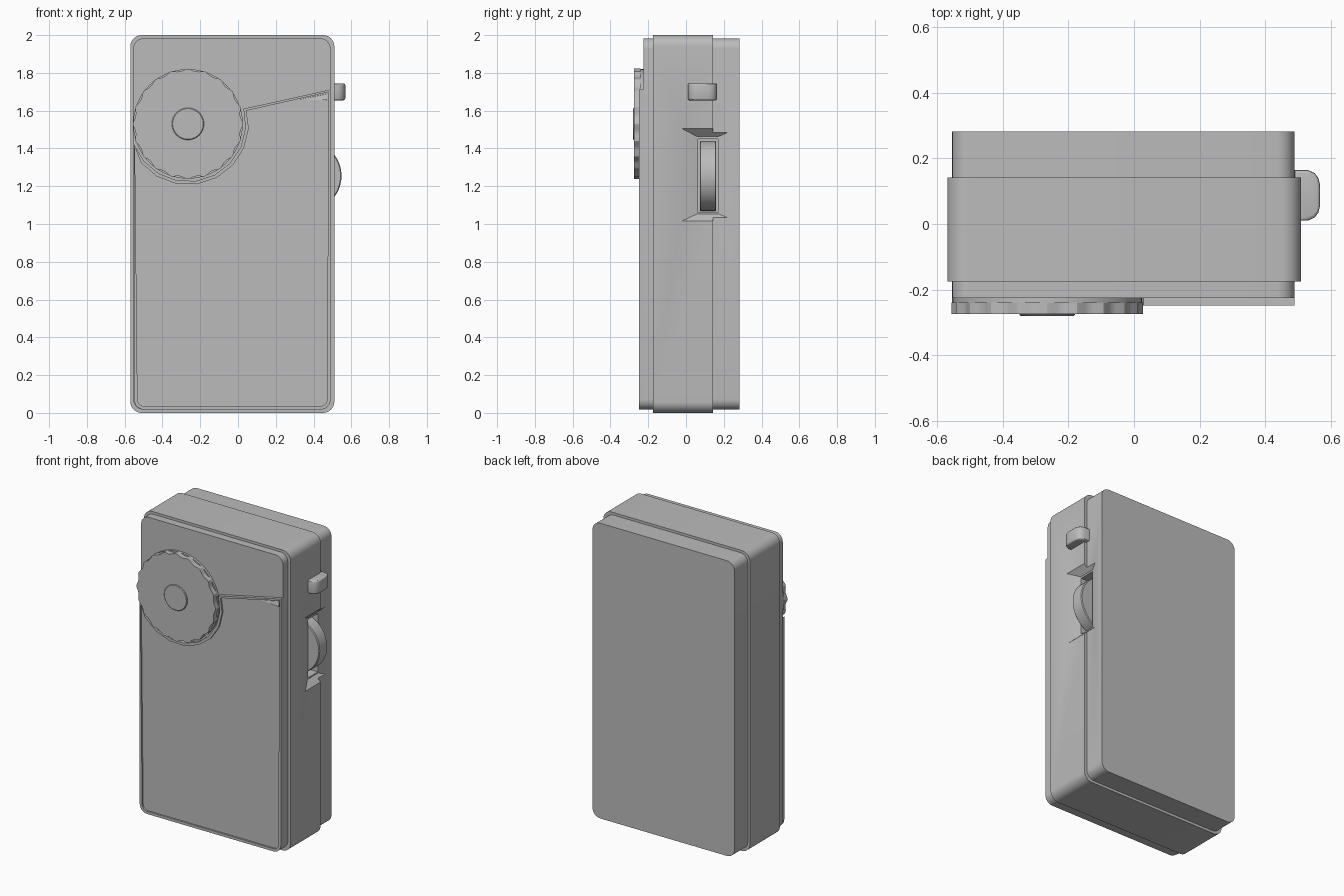
import bpy, bmesh
from math import sin, cos, pi, radians

if "Cube" in bpy.data.objects:
    bpy.data.objects.remove(bpy.data.objects["Cube"])

grey = bpy.data.materials.new("plain grey")
grey.diffuse_color = (0.5, 0.5, 0.5, 1)
grey.use_nodes = True
grey.node_tree.nodes["Principled BSDF"].inputs["Base Color"].default_value = grey.diffuse_color


def make(name, bm):
    bmesh.ops.recalc_face_normals(bm, faces=bm.faces)
    me = bpy.data.meshes.new(name)
    bm.to_mesh(me)
    bm.free()
    ob = bpy.data.objects.new(name, me)
    bpy.context.collection.objects.link(ob)
    me.materials.append(grey)
    return ob


def activate(ob):
    bpy.ops.object.select_all(action='DESELECT')
    ob.select_set(True)
    bpy.context.view_layer.objects.active = ob


def loft(name, rings):
    """Skin a stack of equal-length point rings and cap both ends."""
    bm = bmesh.new()
    rows = [[bm.verts.new(p) for p in ring] for ring in rings]
    n = len(rows[0])
    for a, b in zip(rows, rows[1:]):
        for i in range(n):
            bm.faces.new((a[i], a[(i + 1) % n], b[(i + 1) % n], b[i]))
    bm.faces.new(rows[0])
    bm.faces.new(rows[-1])
    return make(name, bm)


def at_y(points, y):
    return [(x, y, z) for x, z in points]


def arc(cx, cz, r, a0, a1, steps):
    return [(cx + r * cos(radians(a0 + (a1 - a0) * i / steps)),
             cz + r * sin(radians(a0 + (a1 - a0) * i / steps))) for i in range(steps + 1)]


def rounded(x0, x1, z0, z1, r):
    pts = []
    for k, (x, z) in enumerate(((x1 - r, z1 - r), (x0 + r, z1 - r),
                                (x0 + r, z0 + r), (x1 - r, z0 + r))):
        pts += arc(x, z, r, 90 * k, 90 * k + 90, 8)
    return pts


def circle(cx, cz, r, n):
    return arc(cx, cz, r, 0, 360 - 360 / n, n - 1)


def box_cutter(name, near, far):
    """Tapered block along x; each end is (x, y0, y1, z0, z1)."""
    return loft(name, [[(x, a, c), (x, b, c), (x, b, d), (x, a, d)]
                       for x, a, b, c, d in (near, far)])


# Case: narrower front and back shells with a wider middle band
wide = rounded(-0.57, 0.51, 0, 2, 0.06)
slim = rounded(-0.555, 0.49, 0.017, 1.983, 0.055)
case = loft("case", [at_y(slim, -0.226), at_y(slim, -0.175), at_y(wide, -0.175),
                     at_y(wide, 0.142), at_y(slim, 0.142), at_y(slim, 0.283)])

# Thumb recess and wheel slot in the right side
cutters = [box_cutter("recess_cutter", (0.512, -0.025, 0.272, 1.014, 1.507),
                      (0.47, 0.06, 0.17, 1.054, 1.462)),
           box_cutter("slot_cutter", (0.56, 0.063, 0.17, 1.062, 1.45),
                      (0.35, 0.063, 0.17, 1.062, 1.45))]
for c in cutters:
    activate(case)
    m = case.modifiers.new("cut", 'BOOLEAN')
    m.operation, m.solver, m.object = 'DIFFERENCE', 'EXACT', c
    bpy.ops.object.modifier_apply(modifier=m.name)
    bpy.data.objects.remove(c)

# Front panel: outline wraps the dial, raised rim around a recessed face
DX, DZ = -0.265, 1.53
outline = (arc(DX, DZ, 0.305, 200.8, 375.2, 9) + [(0.49, 1.712)]
           + arc(0.435, 0.072, 0.055, 0, -90, 6) + arc(-0.495, 0.072, 0.055, -90, -180, 6))
panel = loft("front_panel", [at_y(outline, -0.22), at_y(outline, -0.249)])
bm = bmesh.new()
bm.from_mesh(panel.data)
face = min(bm.faces, key=lambda f: f.calc_center_median().y)
bmesh.ops.inset_region(bm, faces=[face], thickness=0.018)
inner = bmesh.ops.extrude_discrete_faces(bm, faces=[face])["faces"][0]
ring = list(inner.verts)
bmesh.ops.translate(bm, verts=ring, vec=(0, 0.011, 0))
bm.to_mesh(panel.data)
bm.free()

# Small sloping wedge in the panel corner
loft("panel_wedge", [[(0.33, -0.237, 1.66), (0.472, -0.237, 1.655), (0.472, -0.237, 1.69)],
                     [(0.33, -0.239, 1.66), (0.472, -0.248, 1.655), (0.472, -0.239, 1.688)]])

# Tuning dial: base disc, scalloped knob, raised hub
base = circle(DX, DZ, 0.29, 48)
loft("dial_base", [at_y(base, -0.22), at_y(base, -0.241)])
knob = []
for i in range(120):
    a = 2 * pi * i / 120
    r = 0.292 - (0, 0.004, 0.010, 0.012, 0.010, 0.004)[i % 6]
    knob.append((DX + r * cos(a), DZ + r * sin(a)))
loft("dial_knob", [at_y(knob, -0.24), at_y(knob, -0.274)])
hub, hub_top = circle(DX, DZ, 0.085, 40), circle(DX, DZ, 0.081, 40)
loft("dial_hub", [at_y(hub, -0.27), at_y(hub, -0.277), at_y(hub_top, -0.281)])

# Volume wheel in the slot, ridged by its flat facets
wheel, wheel_in = circle(0.363, 1.255, 0.185, 48), circle(0.363, 1.255, 0.18, 48)
loft("side_wheel", [at_y(wheel_in, 0.073), at_y(wheel, 0.078),
                    at_y(wheel, 0.155), at_y(wheel_in, 0.16)])

# Side slider button with rounded outer end
plan = [(0.49, 0.01), (0.53, 0.01), (0.552, 0.02), (0.563, 0.035), (0.568, 0.055), (0.568, 0.12),
        (0.563, 0.14), (0.552, 0.155), (0.53, 0.165), (0.49, 0.165)]
button = loft("slider_button", [[(x, y, z) for x, y in plan] for z in (1.655, 1.745)])
bm = bmesh.new()
bm.from_mesh(button.data)
rim = [e for e in bm.edges if abs(e.verts[0].co.z - e.verts[1].co.z) < 1e-5]
bmesh.ops.bevel(bm, geom=rim, offset=0.01, segments=3, affect='EDGES', profile=0.5)
bm.to_mesh(button.data)
bm.free()

for ob in list(bpy.data.objects):
    activate(ob)
    bpy.ops.object.shade_smooth_by_angle(angle=radians(10 if ob.name == "side_wheel" else 30))
